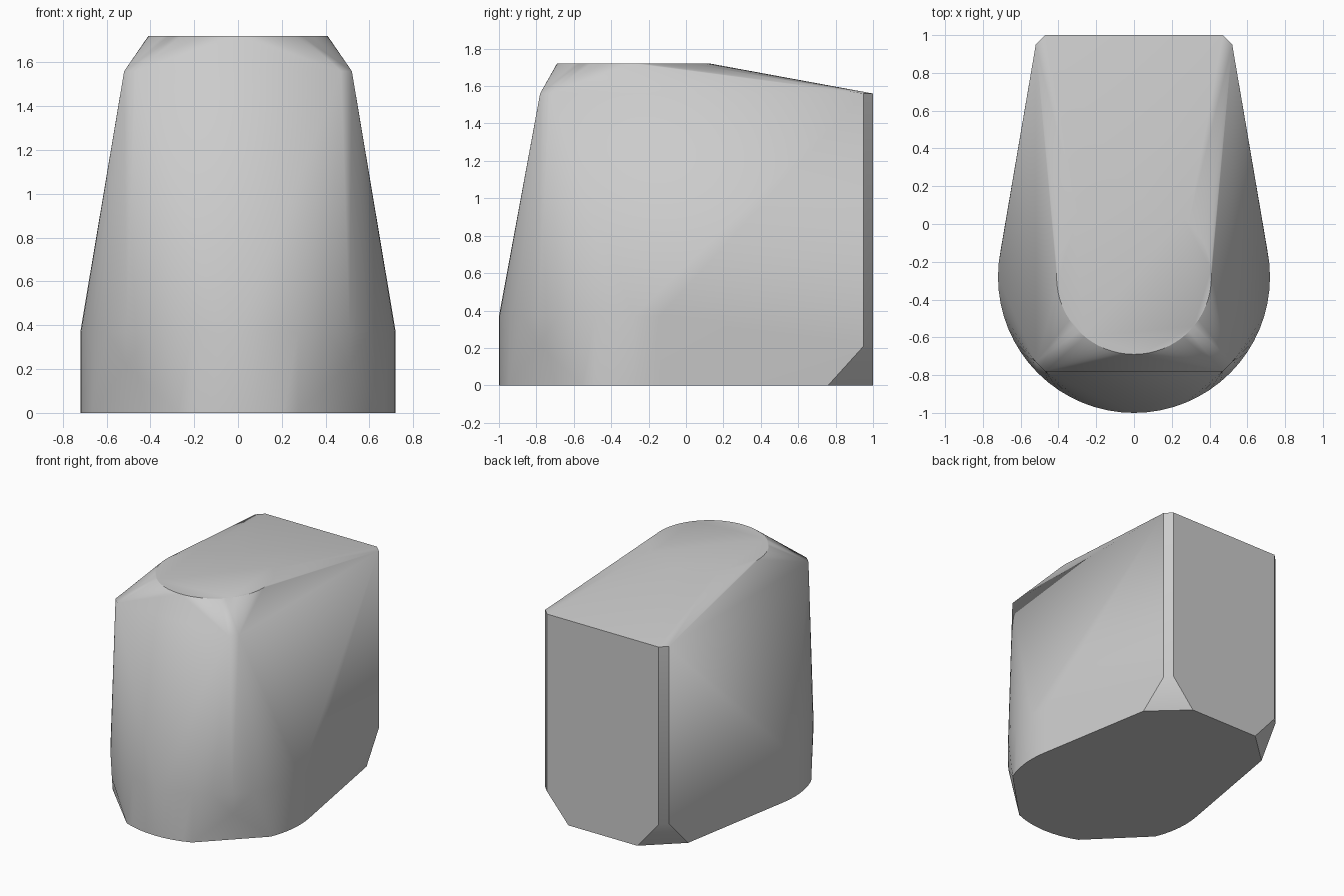
import bpy, bmesh, math

cube = bpy.data.objects.get("Cube")
if cube:
    bpy.data.objects.remove(cube, do_unlink=True)

CY = -0.28   # centre of the rounded front


def ring(radius, z, steps=64, keep=lambda a: True):
    """Points on a circle about the rounded front's axis."""
    angles = [2 * math.pi * i / steps for i in range(steps)]
    return [(radius * math.cos(a), CY + radius * math.sin(a), z)
            for a in angles if keep(a)]


def mirrored(points):
    return [(s * x, y, z) for x, y, z in points for s in (1, -1)]


def outside_corner_cut(a):
    # leave out the front corner arcs so that the base edge runs straight there
    return math.sin(a) > -0.39 or abs(math.cos(a)) < 0.41


points = []
# round top plateau
points += ring(0.41, 1.72)
# shoulder rectangle with clipped corners
points += mirrored([(0.47, -0.78, 1.56), (0.52, -0.73, 1.56),
                    (0.52, 0.95, 1.56), (0.47, 1.0, 1.56)])
# full-width drum and its base edge
points += ring(0.72, 0.37)
points += ring(0.72, 0, keep=outside_corner_cut)
# front corner cuts, back corner posts and base
points += mirrored([(0.51, -0.788, 0.22),
                    (0.52, 0.95, 0.21), (0.47, 1.0, 0.21),
                    (0.55, 0.76, 0), (0.29, 1.0, 0)])

# wrap the outlines in one convex shell
bm = bmesh.new()
for p in points:
    bm.verts.new(p)
result = bmesh.ops.convex_hull(bm, input=bm.verts)
loose = [v for v in bm.verts if not v.link_faces]
bmesh.ops.delete(bm, geom=loose, context='VERTS')
bmesh.ops.dissolve_limit(bm, angle_limit=math.radians(0.5),
                         verts=bm.verts, edges=bm.edges)
bmesh.ops.recalc_face_normals(bm, faces=bm.faces)

mesh = bpy.data.meshes.new("rounded_block")
bm.to_mesh(mesh)
bm.free()
block = bpy.data.objects.new("rounded_block", mesh)
bpy.context.collection.objects.link(block)

# single grey finish
grey = bpy.data.materials.new("light_grey")
grey.use_nodes = True
colour = (0.6, 0.6, 0.6, 1)
grey.diffuse_color = colour
grey.node_tree.nodes["Principled BSDF"].inputs["Base Color"].default_value = colour
mesh.materials.append(grey)

bpy.context.view_layer.objects.active = block
block.select_set(True)
bpy.ops.object.shade_smooth_by_angle(angle=math.radians(30))
